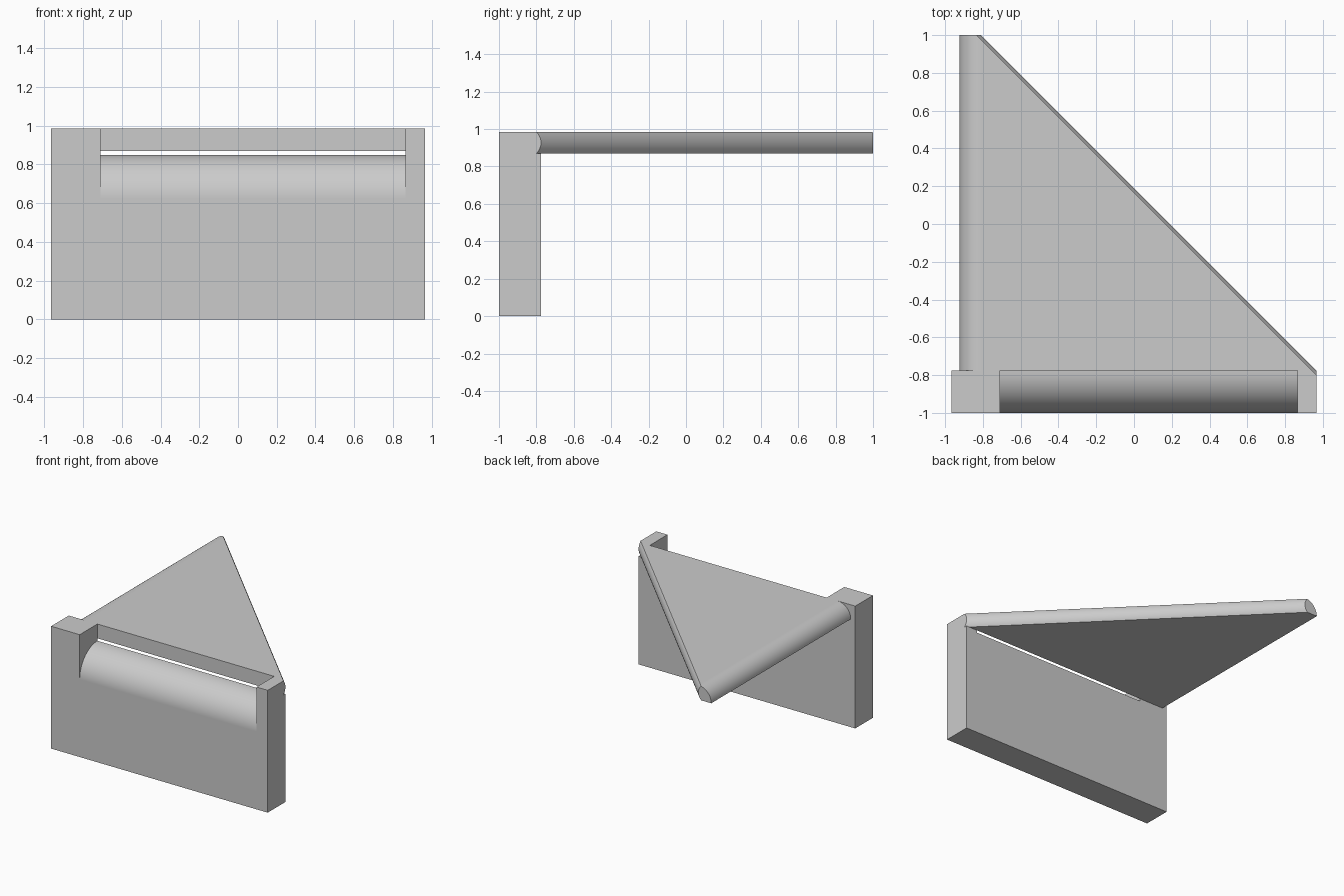
import bpy, bmesh, math
from mathutils import Vector

cube = bpy.data.objects.get("Cube")
if cube:
    bpy.data.objects.remove(cube, do_unlink=True)

WALL_X, FRONT, BACK = 0.965, -1.0, -0.775
TOP, UNDER = 0.985, 0.87          # upper and lower faces of the shelf
X, Y, Z = Vector((1, 0, 0)), Vector((0, 1, 0)), Vector((0, 0, 1))

grey = bpy.data.materials.new("plain grey")
grey.use_nodes = True
grey.diffuse_color = (0.6, 0.6, 0.6, 1)
grey.node_tree.nodes["Principled BSDF"].inputs["Base Color"].default_value = (0.6, 0.6, 0.6, 1)


def arc(cx, cy, r, start, end, steps=24):
    angles = [math.radians(start + (end - start) * i / steps) for i in range(steps + 1)]
    return [(cx + r * math.cos(a), cy + r * math.sin(a)) for a in angles]


def prism(name, profile, across, along, start, end, origin=Vector()):
    """Extrude an (across, z) profile in the direction along."""
    bm = bmesh.new()
    base = [bm.verts.new(origin + across * u + Z * v + along * start) for u, v in profile]
    face = bm.faces.new(base)
    moved = bmesh.ops.extrude_face_region(bm, geom=[face])["geom"]
    verts = [g for g in moved if isinstance(g, bmesh.types.BMVert)]
    bmesh.ops.translate(bm, verts=verts, vec=along * (end - start))
    bmesh.ops.recalc_face_normals(bm, faces=bm.faces)
    mesh = bpy.data.meshes.new(name)
    bm.to_mesh(mesh)
    bm.free()
    mesh.materials.append(grey)
    obj = bpy.data.objects.new(name, mesh)
    bpy.context.collection.objects.link(obj)
    return obj


def activate(obj):
    bpy.ops.object.select_all(action='DESELECT')
    obj.select_set(True)
    bpy.context.view_layer.objects.active = obj


def cut(obj, cutter):
    activate(obj)
    mod = obj.modifiers.new("cut", 'BOOLEAN')
    mod.operation, mod.solver, mod.object = 'DIFFERENCE', 'EXACT', cutter
    bpy.ops.object.modifier_apply(modifier=mod.name)
    bpy.data.objects.remove(cutter, do_unlink=True)


def diagonal_cutter(bottom):
    """Everything outside the gently bulging diagonal edge."""
    sag, half = 0.0177, (TOP - UNDER) / 2
    r = (half ** 2 + sag ** 2) / (2 * sag)
    a = math.degrees(math.asin(half / r))
    profile = arc(-r, (TOP + UNDER) / 2, r, -a, a, 12) + [(-sag, 1.1), (3, 1.1), (3, bottom)]
    if bottom < UNDER:
        profile.append((-sag, bottom))
    mid = (WALL_X + BACK) / 2
    return prism("diagonal_cutter", profile, (X + Y).normalized(), (X - Y).normalized(),
                 -3, 3, Vector((mid, mid, 0)))


# Upright wall with a rounded recess between two end posts
wall = prism("wall", [(FRONT, 0), (BACK, 0), (BACK, TOP), (FRONT, TOP)], Y, X, -WALL_X, WALL_X)
depth = BACK - FRONT
lip = 0.85
recess = arc(BACK, lip - depth, depth, 180, 90) + [
    (BACK + 0.1, lip), (BACK + 0.1, 1.2), (FRONT - 0.1, 1.2), (FRONT - 0.1, lip - depth)]
cut(wall, prism("recess_cutter", recess, Y, X, -0.71, 0.865))
cut(wall, diagonal_cutter(UNDER))

# Triangular shelf with a quarter-round side and a bulging diagonal
thick = TOP - UNDER
side = arc(-0.81, UNDER, thick, 180, 90) + [(1.2, TOP), (1.2, UNDER)]
shelf = prism("triangular_shelf", side, X, Y, BACK, 1.0)
cut(shelf, diagonal_cutter(0.8))

# Smooth the curves and keep the flats flat
for obj in (wall, shelf):
    activate(obj)
    bpy.ops.object.shade_smooth_by_angle(angle=math.radians(25))
    weighted = obj.modifiers.new("weighted normals", 'WEIGHTED_NORMAL')
    weighted.keep_sharp = True
